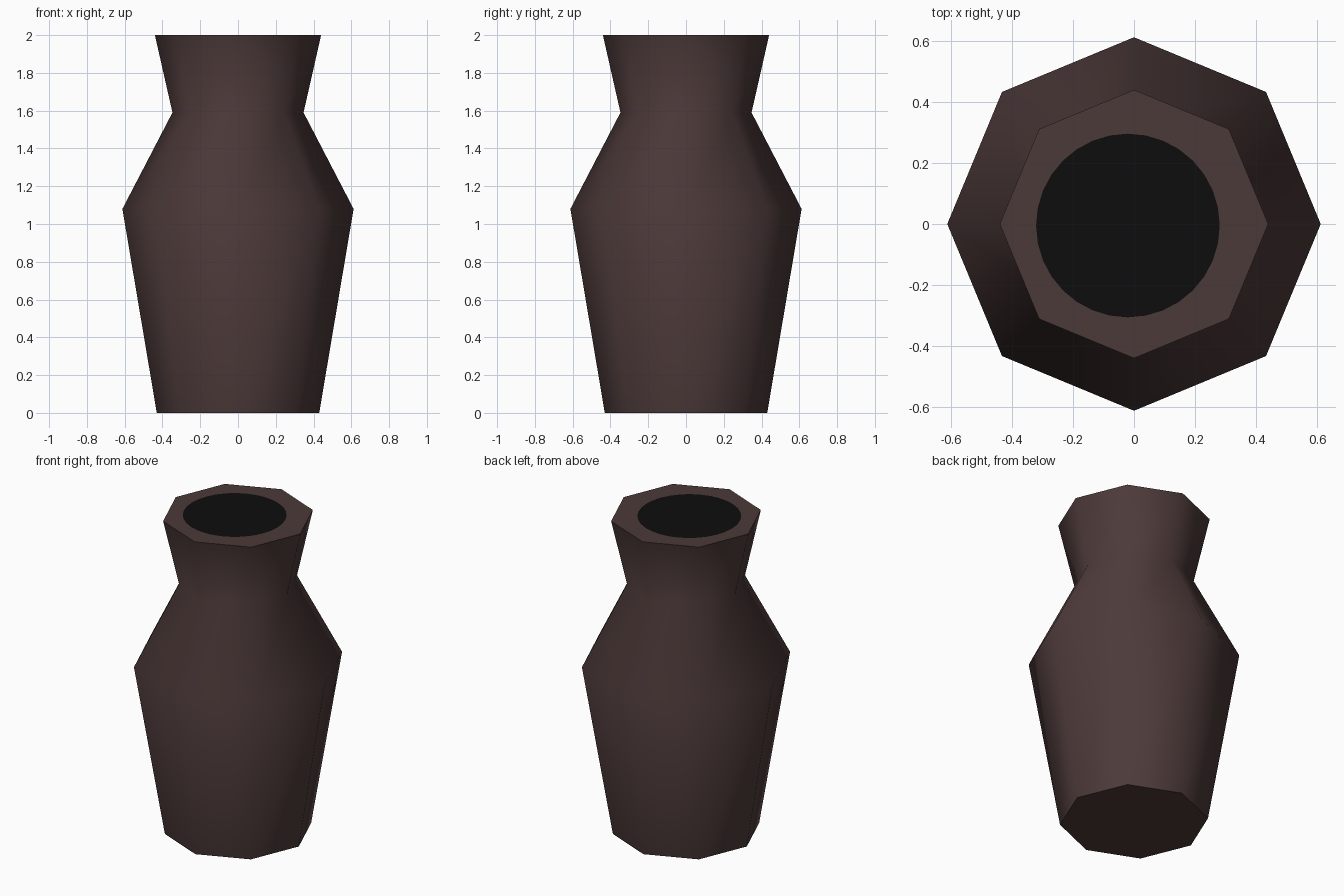
import bpy, bmesh
from math import cos, sin, pi, radians

cube = bpy.data.objects.get("Cube")
if cube:
    bpy.data.objects.remove(cube, do_unlink=True)


def material(name, rgb):
    mat = bpy.data.materials.new(name)
    mat.use_nodes = True
    mat.diffuse_color = (*rgb, 1)
    mat.node_tree.nodes["Principled BSDF"].inputs["Base Color"].default_value = (*rgb, 1)
    return mat


SIDES = 8
STEPS = 4  # opening points per side
PROFILE = [(0.43, 0), (0.612, 1.08), (0.347, 1.59), (0.44, 2)]  # radius, height

bm = bmesh.new()


def ring(radius, z, count, cx=0, cy=0):
    return [bm.verts.new((cx + radius * cos(2 * pi * i / count),
                          cy + radius * sin(2 * pi * i / count), z)) for i in range(count)]


# Faceted wall and base
rings = [ring(r, z, SIDES) for r, z in PROFILE]
for low, high in zip(rings, rings[1:]):
    for i in range(SIDES):
        j = (i + 1) % SIDES
        bm.faces.new((low[i], low[j], high[j], high[i]))
bm.faces.new(rings[0][::-1])

# Flat rim around the dark round mouth
rim = rings[-1]
mouth = ring(0.301, 2, SIDES * STEPS, -0.02, -0.005)
for i in range(SIDES):
    inner = [mouth[(i * STEPS + k) % len(mouth)] for k in range(STEPS, -1, -1)]
    bm.faces.new([rim[i], rim[(i + 1) % SIDES]] + inner)
bm.faces.new(mouth).material_index = 1

mesh = bpy.data.meshes.new("vase")
bm.to_mesh(mesh)
bm.free()
mesh.materials.append(material("dark brown clay", (0.073, 0.042, 0.041)))
mesh.materials.append(material("black opening", (0.004, 0.004, 0.004)))
vase = bpy.data.objects.new("vase", mesh)
bpy.context.collection.objects.link(vase)

# Soft sides, crisp rim and base
bpy.ops.object.select_all(action="DESELECT")
vase.select_set(True)
bpy.context.view_layer.objects.active = vase
bpy.ops.object.shade_smooth_by_angle(angle=radians(60))
